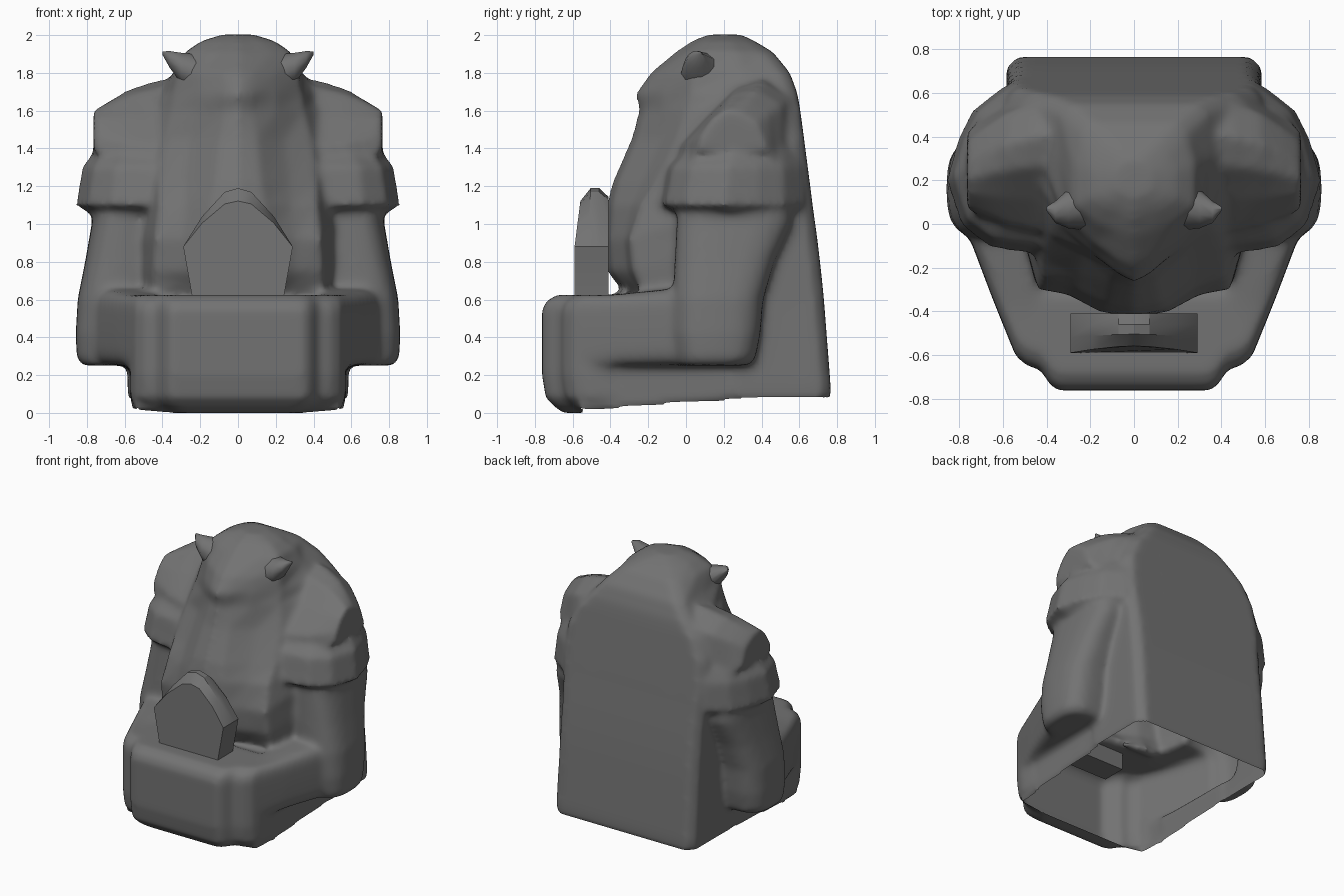
import bpy, bmesh
from math import cos, sin, tau

cube = bpy.data.objects.get("Cube")
if cube:
    bpy.data.objects.remove(cube, do_unlink=True)

# One stone colour
stone = bpy.data.materials.new("grey stone")
stone.use_nodes = True
stone.diffuse_color = (0.17, 0.17, 0.17, 1)
stone.node_tree.nodes["Principled BSDF"].inputs["Base Color"].default_value = (0.17, 0.17, 0.17, 1)


def add_loft(bm, rings):
    """Closed skin through rings that share a point count."""
    rows = [[bm.verts.new(p) for p in ring] for ring in rings]
    n = len(rows[0])
    faces = [bm.faces.new(rows[0]), bm.faces.new(rows[-1][::-1])]
    for a, b in zip(rows, rows[1:]):
        faces += [bm.faces.new((a[i], b[i], b[(i + 1) % n], a[(i + 1) % n])) for i in range(n)]
    bmesh.ops.recalc_face_normals(bm, faces=faces)


def both_sides(bm, rings):
    for s in (1, -1):
        add_loft(bm, [[(s * x, y, z) for x, y, z in r] for r in rings])


def oval(cx, cy, rx, ry, power=1.0, n=24):
    """Superellipse points; a power below 1 squares the corners."""
    pts = []
    for i in range(n):
        c, s = cos(tau * i / n), sin(tau * i / n)
        pts.append((cx + rx * abs(c) ** power * (1 if c > 0 else -1),
                    cy + ry * abs(s) ** power * (1 if s > 0 else -1)))
    return pts


def span(a0, a1, b0, b1, power):
    return oval((a0 + a1) / 2, (b0 + b1) / 2, (a1 - a0) / 2, (b1 - b0) / 2, power)


def finish(name, bm):
    me = bpy.data.meshes.new(name)
    bm.to_mesh(me)
    bm.free()
    me.materials.append(stone)
    ob = bpy.data.objects.new(name, me)
    bpy.context.collection.objects.link(ob)
    return ob


def shade(ob, angle):
    bpy.ops.object.select_all(action='DESELECT')
    ob.select_set(True)
    bpy.context.view_layer.objects.active = ob
    bpy.ops.object.shade_smooth_by_angle(angle=angle)


bm = bmesh.new()

# Head, beard and flat back: height, front y, back y, nose, cheek x, cheek y, back width
torso = [(0.075, -0.26, 0.765, 0.16, 0.45, -0.22, 0.58),
         (0.15, -0.26, 0.765, 0.16, 0.45, -0.22, 0.585),
         (0.60, -0.29, 0.73, 0.16, 0.45, -0.24, 0.58),
         (0.70, -0.38, 0.72, 0.16, 0.45, -0.26, 0.58),
         (0.75, -0.42, 0.715, 0.16, 0.45, -0.28, 0.58),
         (0.92, -0.43, 0.695, 0.16, 0.44, -0.30, 0.58),
         (1.10, -0.42, 0.67, 0.14, 0.42, -0.24, 0.59),
         (1.22, -0.39, 0.655, 0.12, 0.42, -0.16, 0.60),
         (1.45, -0.29, 0.625, 0.10, 0.39, -0.05, 0.58),
         (1.60, -0.25, 0.605, 0.07, 0.35, 0.00, 0.51),
         (1.69, -0.27, 0.59, 0.06, 0.34, 0.03, 0.43),
         (1.80, -0.19, 0.55, 0.08, 0.32, 0.04, 0.34),
         (1.91, -0.06, 0.46, 0.08, 0.28, 0.08, 0.24),
         (1.97, 0.03, 0.36, 0.06, 0.19, 0.12, 0.15),
         (2.003, 0.11, 0.29, 0.04, 0.08, 0.16, 0.08)]
rings = []
for z, yf, yb, nose, cx, cy, wb in torso:
    dent = 0.04 if z < 1.5 else 0
    half = [(nose, yf + 0.03), ((nose + cx) / 2, (yf + cy) / 2 + dent), (cx, cy),
            (max(cx, wb), (cy + yb) / 2), (wb, yb - 0.05), (wb - 0.05, yb)]
    pts = [(0, yf)] + half + [(0, yb)] + [(-x, y) for x, y in half[::-1]]
    rings.append([(x, y, z) for x, y in pts])
add_loft(bm, rings)

# Base box: y, half width, bottom, top
base = [(0.6, 0.58, 0.075, 0.60), (0.4, 0.58, 0.07, 0.60), (0, 0.57, 0.05, 0.60),
        (-0.35, 0.565, 0.02, 0.60), (-0.56, 0.54, 0.005, 0.60)]
add_loft(bm, [[(-w, y, b), (w, y, b), (w, y, t), (-w, y, t)] for y, w, b, t in base])

# Stepped front panel: one plan outline, tucked in at the top and bottom
half = [(0.57, -0.40), (0.57, -0.52), (0.545, -0.60), (0.49, -0.65), (0.43, -0.665),
        (0.385, -0.735), (0.35, -0.762)]
plan = half + [(-x, y) for x, y in half[::-1]]
tucks = [(0.0, 0.80, 0.11), (0.03, 0.94, 0.07), (0.08, 1, 0.02), (0.2, 1, 0), (0.54, 1, 0),
         (0.59, 1, 0.02), (0.625, 0.98, 0.08)]
add_loft(bm, [[(x * k, y + d, z) for x, y in plan] for z, k, d in tucks])

# Upper arms: height, x range, y range
upper = [(1.15, 0.42, 0.76, -0.04, 0.56), (1.0, 0.42, 0.775, -0.05, 0.56),
         (0.8, 0.43, 0.81, -0.06, 0.47), (0.6, 0.44, 0.85, -0.07, 0.41),
         (0.42, 0.44, 0.86, -0.07, 0.395), (0.29, 0.44, 0.855, -0.05, 0.37),
         (0.25, 0.46, 0.82, -0.04, 0.33)]
both_sides(bm, [[(x, y, z) for x, y in span(*s, 0.68)] for z, *s in upper])

# Forearms: y, x range, z range
fore = [(0.36, 0.46, 0.78, 0.27, 0.60), (0.2, 0.44, 0.85, 0.25, 0.66),
        (-0.1, 0.42, 0.74, 0.25, 0.655), (-0.35, 0.40, 0.645, 0.25, 0.63),
        (-0.56, 0.40, 0.56, 0.22, 0.615)]
both_sides(bm, [[(x, y, z) for x, z in span(*s, 0.42)] for y, *s in fore])

# Upper shoulder pads: a sloping section that shrinks to the blunt outer end
inner = [(-0.06, 1.20), (-0.05, 1.40), (0.11, 1.57), (0.27, 1.73), (0.42, 1.78), (0.58, 1.68), (0.64, 1.2)]
outer = [(0.05, 1.38), (0.08, 1.47), (0.14, 1.56), (0.21, 1.61), (0.28, 1.60), (0.38, 1.54), (0.44, 1.38)]
steps = [(0.30, 0.0), (0.45, 0.12), (0.58, 0.36), (0.68, 0.70), (0.745, 0.95), (0.765, 1.05)]
both_sides(bm, [[(x, a[0] + (b[0] - a[0]) * t, a[1] + (b[1] - a[1]) * t) for a, b in zip(inner, outer)]
                for x, t in steps])

# Lower shoulder pads, flared at the rim: height and scale of one plan outline
plan = [(0.3, -0.11), (0.45, -0.14), (0.66, -0.11), (0.79, -0.01), (0.86, 0.2), (0.81, 0.38),
        (0.74, 0.52), (0.60, 0.63), (0.3, 0.63)]
flare = [(1.44, 0.68), (1.38, 0.80), (1.30, 0.93), (1.18, 0.97), (1.10, 1.0), (1.06, 0.86)]
both_sides(bm, [[(0.4 + (x - 0.4) * k, 0.45 + (y - 0.45) * k, z) for x, y in plan] for z, k in flare])

# Fuse the body into one soft skin
body = finish("body", bm)
remesh = body.modifiers.new("fuse", 'REMESH')
remesh.mode = 'VOXEL'
remesh.voxel_size = 0.02
soften = body.modifiers.new("soften", 'SMOOTH')
soften.factor = 0.5
soften.iterations = 10
fused = bpy.data.meshes.new_from_object(body.evaluated_get(bpy.context.evaluated_depsgraph_get()))
body.modifiers.clear()
body.data = fused

# Open the hollow underside
bm = bmesh.new()
bm.from_mesh(fused)
under = [f for f in bm.faces if f.normal.z < -0.7 and f.calc_center_median().z < 0.13
         and f.calc_center_median().y > -0.55]
bmesh.ops.delete(bm, geom=under, context='FACES')
bm.to_mesh(fused)
bm.free()
if not fused.materials:
    fused.materials.append(stone)
shade(body, 1.2)

# Pointed ears
for side, s in (("left", 1), ("right", -1)):
    bm = bmesh.new()
    rings = []
    for x, cy, cz, r in ((0.22, 0.10, 1.78, 0.13), (0.30, 0.07, 1.825, 0.09),
                         (0.36, 0.055, 1.87, 0.05), (0.40, 0.07, 1.905, 0.01)):
        rings.append([(s * x, y, z) for y, z in oval(cy, cz, r, r * 0.95, n=10)])
    add_loft(bm, rings)
    shade(finish(side + "_ear", bm), 1.2)

# Pointed tablet: the gable is lower and leans back on the front face
half = [(0.24, 0.50), (0.24, 0.60), (0.29, 0.88), (0.19, 1.04), (0.07, 1.17)]
outline = half + [(0, 1.19)] + [(-x, z) for x, z in half[::-1]]
bm = bmesh.new()
add_loft(bm, [[(x, y + max(z - 0.88, 0) * lean, z if z < 0.88 else 0.88 + (z - 0.88) * k) for x, z in outline]
              for y, k, lean in ((-0.41, 0.85, 0), (-0.46, 1, 0), (-0.52, 1, 0.05), (-0.59, 0.78, 0.1))])
shade(finish("tablet", bm), 0.5)
